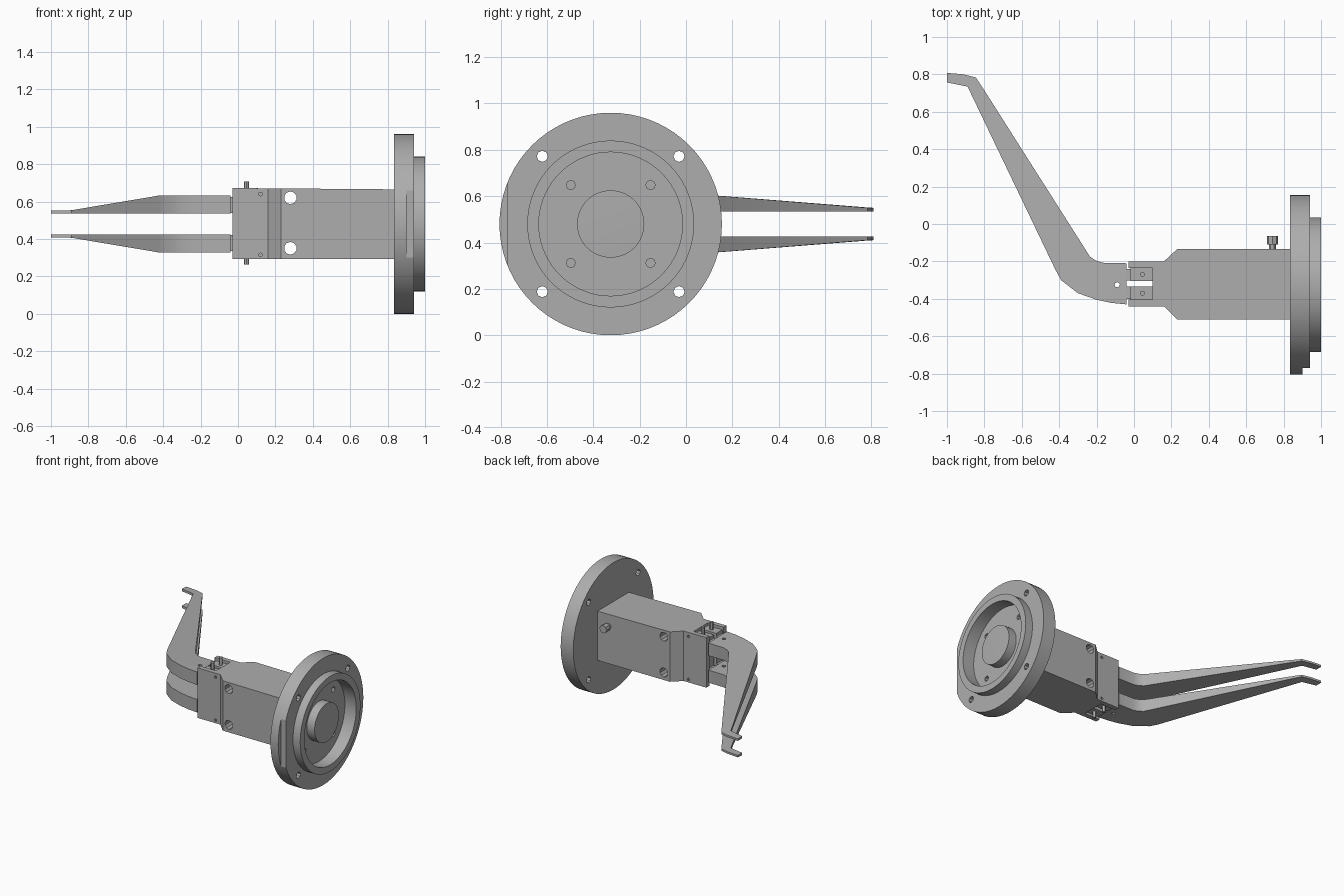
import bpy, bmesh, math
from mathutils import Matrix, Vector

if "Cube" in bpy.data.objects:
    bpy.data.objects.remove(bpy.data.objects["Cube"])

CY, CZ = -0.325, 0.48   # flange axis

metal = bpy.data.materials.new("grey_metal")
metal.diffuse_color = (0.42, 0.42, 0.42, 1)
metal.use_nodes = True
metal.node_tree.nodes["Principled BSDF"].inputs["Base Color"].default_value = metal.diffuse_color


def make(name, bm, smooth=False):
    bmesh.ops.recalc_face_normals(bm, faces=bm.faces)
    me = bpy.data.meshes.new(name)
    bm.to_mesh(me)
    bm.free()
    ob = bpy.data.objects.new(name, me)
    bpy.context.collection.objects.link(ob)
    me.materials.append(metal)
    if smooth:
        bpy.ops.object.select_all(action='DESELECT')
        ob.select_set(True)
        bpy.context.view_layer.objects.active = ob
        bpy.ops.object.shade_smooth_by_angle(angle=math.radians(30))
    return ob


def prism(bm, outline, zlow, zhigh):
    """Extrude a top outline; zlow and zhigh give heights at each point."""
    a = [bm.verts.new((x, y, zlow(x, y))) for x, y in outline]
    b = [bm.verts.new((x, y, zhigh(x, y))) for x, y in outline]
    n = len(a)
    bm.faces.new(a[::-1])
    bm.faces.new(b)
    for i in range(n):
        j = (i + 1) % n
        bm.faces.new((a[i], a[j], b[j], b[i]))


def rod(bm, p, q, r, sides=12):
    p, q = Vector(p), Vector(q)
    d = q - p
    m = Matrix.Translation((p + q) / 2) @ d.to_track_quat('Z', 'Y').to_matrix().to_4x4()
    bmesh.ops.create_cone(bm, cap_ends=True, segments=sides, radius1=r, radius2=r,
                          depth=d.length, matrix=m)


def box(bm, lo, hi):
    lo, hi = Vector(lo), Vector(hi)
    bmesh.ops.create_cube(bm, size=1, matrix=Matrix.Translation((lo + hi) / 2)
                          @ Matrix.Diagonal((*(hi - lo), 1)))


def cut(ob, bm):
    cutter = make(ob.name + "_cutter", bm)
    cutter.hide_render = True
    cutter.hide_set(True)
    cutter.display_type = 'WIRE'
    mod = ob.modifiers.new("holes", 'BOOLEAN')
    mod.operation = 'DIFFERENCE'
    mod.solver = 'EXACT'
    mod.object = cutter


# Flange: turned profile with raised lip, recess and central boss
profile = [(0.835, 0), (0.835, 0.48), (0.94, 0.48), (0.94, 0.36), (1.0, 0.36), (1.0, 0.31),
           (0.905, 0.31), (0.905, 0.145), (0.97, 0.145), (0.975, 0)]
bm = bmesh.new()
vs = [bm.verts.new((x, CY, CZ + r)) for x, r in profile]
es = [bm.edges.new(p) for p in zip(vs, vs[1:])]
bmesh.ops.spin(bm, geom=vs + es, cent=(0, CY, CZ), axis=(1, 0, 0), angle=math.tau, steps=72)
bmesh.ops.remove_doubles(bm, verts=bm.verts, dist=1e-4)
flange = make("flange", bm, True)

# Flange bolt holes, blind inner holes and the flat on the front rim
bm = bmesh.new()
for sy in (-1, 1):
    for sz in (-1, 1):
        y, z = CY + sy * 0.295, CZ + sz * 0.292
        rod(bm, (0.8, y, z), (1.1, y, z), 0.024, 8)
        y, z = CY + sy * 0.172, CZ + sz * 0.168
        rod(bm, (0.87, y, z), (0.95, y, z), 0.02, 8)
box(bm, (0.9, -0.9, 0.2), (1.1, -0.77, 0.8))
cut(flange, bm)

# Body with forked front end
outline = [(-0.03, -0.44), (0.16, -0.44), (0.23, -0.51), (0.84, -0.51), (0.84, -0.135),
           (0.23, -0.135), (0.16, -0.2), (-0.03, -0.2), (-0.03, -0.235), (0.1, -0.235),
           (0.1, -0.405), (-0.03, -0.405)]
bm = bmesh.new()
prism(bm, outline, lambda x, y: 0.293, lambda x, y: 0.672 - 0.008 * max(x, 0))
body = make("body", bm)

# Cross holes through body and small screw holes in the fork
bm = bmesh.new()
for z in (0.35, 0.62):
    rod(bm, (0.28, -0.7, z), (0.28, 0.1, z), 0.034, 10)
for z in (0.315, 0.64):
    rod(bm, (0.12, -0.7, z), (0.12, -0.42, z), 0.01, 8)
    rod(bm, (0.12, -0.22, z), (0.12, 0.1, z), 0.01, 8)
cut(body, bm)

# Paired link blocks and pivot pins inside the fork
for side, y0, y1, yp in (("front", -0.405, -0.333, -0.37), ("back", -0.305, -0.235, -0.27)):
    bm = bmesh.new()
    box(bm, (-0.02, y0, 0.31), (0.1, y1, 0.65))
    make(side + "_link_block", bm)
    bm = bmesh.new()
    rod(bm, (0.045, yp, 0.263), (0.045, yp, 0.708), 0.013)
    make(side + "_pivot_pin", bm, True)

# Air fitting on the back of the body
bm = bmesh.new()
rod(bm, (0.74, -0.15, 0.58), (0.74, -0.1, 0.58), 0.018)
rod(bm, (0.74, -0.11, 0.58), (0.74, -0.065, 0.58), 0.03, 8)
make("air_fitting", bm, True)

# Bent fingers, tapering in height toward the hooked tip
finger = [(-0.04, -0.43), (-0.12, -0.422), (-0.2, -0.405), (-0.3, -0.37), (-0.39, -0.3),
          (-0.42, -0.245), (-0.89, 0.735), (-1.0, 0.757), (-1.0, 0.808), (-0.91, 0.8),
          (-0.845, 0.783), (-0.81, 0.73), (-0.235, -0.175), (-0.205, -0.195),
          (-0.17, -0.207), (-0.04, -0.21)]


def outer(x, y):
    t = min(1, max(0, (y + 0.25) / 1.03))
    return 0.153 - 0.083 * t


def inner(x, y):
    return 0.055


for name, s in (("upper", 1), ("lower", -1)):
    bm = bmesh.new()
    prism(bm, finger, lambda x, y: CZ + s * inner(x, y), lambda x, y: CZ + s * outer(x, y))
    ob = make(name + "_finger", bm, True)
    bm = bmesh.new()
    rod(bm, (-0.09, -0.325, 0.2), (-0.09, -0.325, 0.8), 0.014, 8)
    cut(ob, bm)

    # Knuckle joining the finger to the link blocks
    bm = bmesh.new()
    zs = sorted((CZ + s * 0.06, CZ + s * 0.145))
    for y0, y1 in ((-0.4, -0.335), (-0.303, -0.24)):
        box(bm, (-0.05, y0, zs[0]), (-0.01, y1, zs[1]))
    make(name + "_knuckle", bm)
